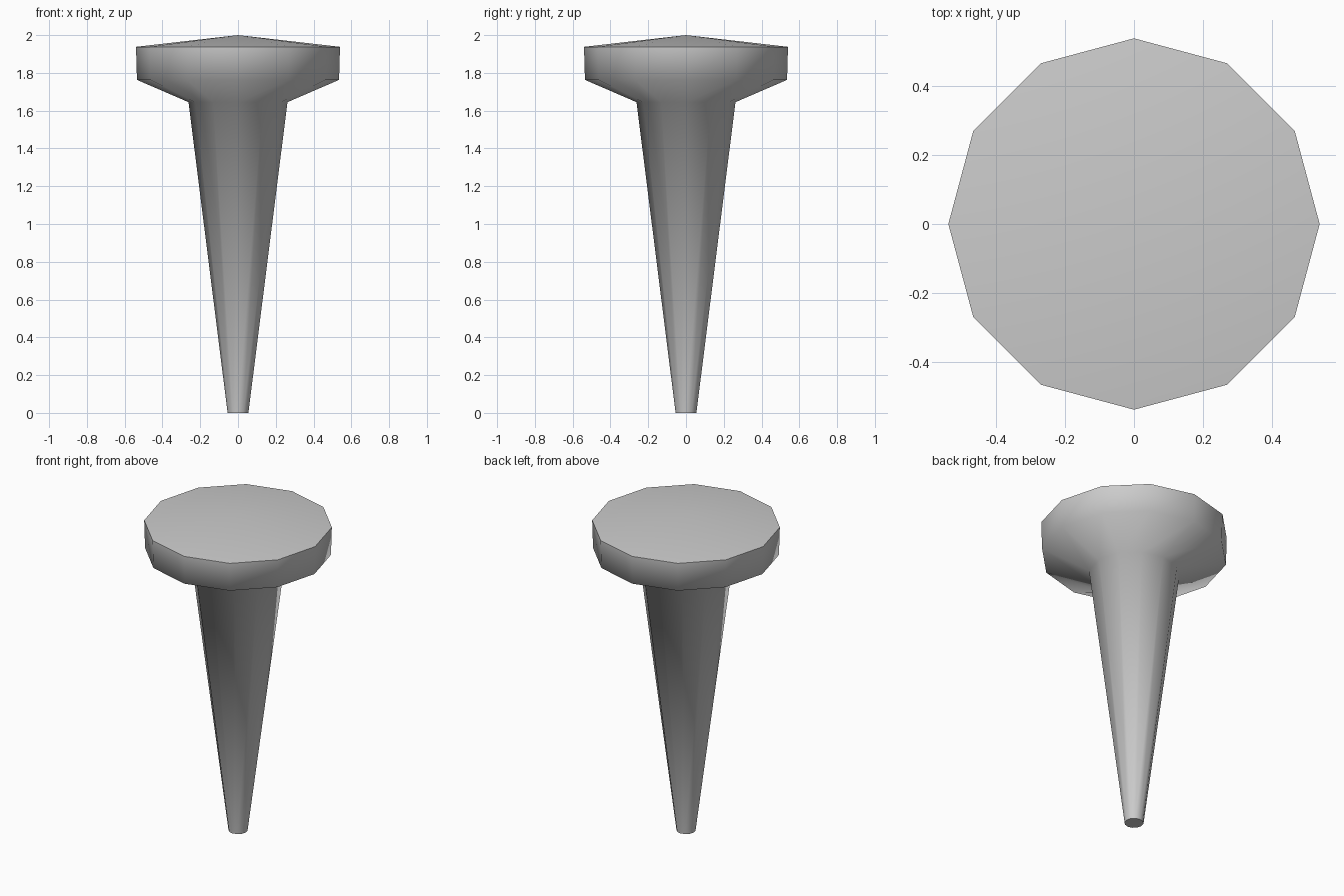
import bpy
import bmesh
import math

cube = bpy.data.objects.get("Cube")
if cube:
    bpy.data.objects.remove(cube)

SIDES = 12

# Plain grey material
grey = bpy.data.materials.new("grey")
grey.use_nodes = True
color = (0.6, 0.6, 0.6, 1)
grey.diffuse_color = color
grey.node_tree.nodes["Principled BSDF"].inputs["Base Color"].default_value = color

# Profile (radius, height): tip, neck, underside of head, rim
profile = [(0.055, 0), (0.262, 1.645), (0.535, 1.763), (0.54, 1.938)]

bm = bmesh.new()
rings = []
for radius, z in profile:
    rings.append([bm.verts.new((radius * math.cos(math.tau * i / SIDES),
                                radius * math.sin(math.tau * i / SIDES), z))
                  for i in range(SIDES)])

# Shaft, flare and rim walls
for low, high in zip(rings, rings[1:]):
    for i in range(SIDES):
        j = (i + 1) % SIDES
        bm.faces.new((low[i], low[j], high[j], high[i]))

# Blunt tip and shallow conical top
bm.faces.new(rings[0][::-1])
apex = bm.verts.new((0, 0, 2))
for i in range(SIDES):
    bm.faces.new((rings[-1][i], rings[-1][(i + 1) % SIDES], apex))

mesh = bpy.data.meshes.new("tapered_peg")
bm.to_mesh(mesh)
bm.free()
mesh.materials.append(grey)
peg = bpy.data.objects.new("tapered_peg", mesh)
bpy.context.collection.objects.link(peg)

# Smooth walls, crisp rim and tip edges
bpy.ops.object.select_all(action="DESELECT")
peg.select_set(True)
bpy.context.view_layer.objects.active = peg
bpy.ops.object.shade_smooth_by_angle(angle=math.radians(75))
